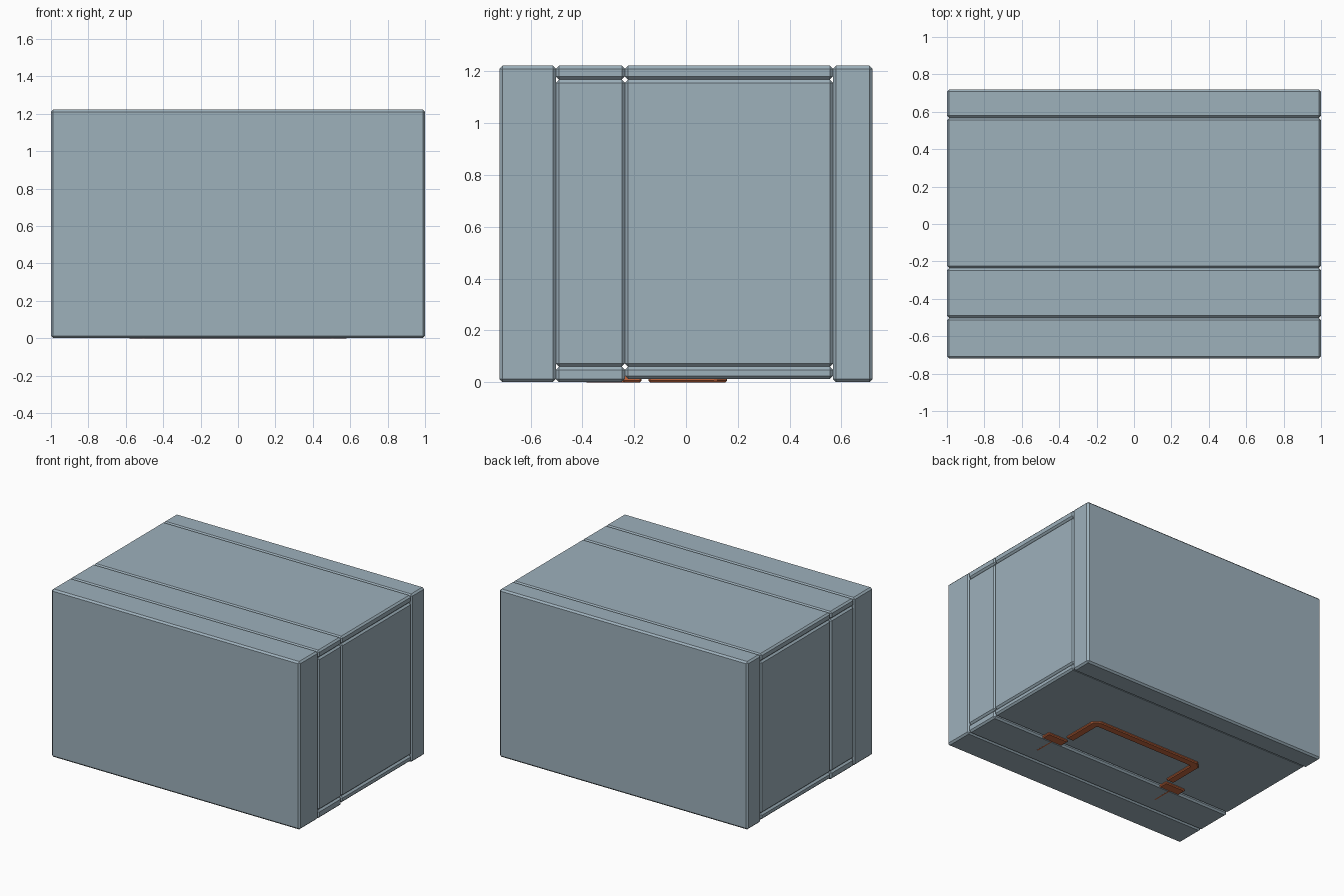
import bpy, bmesh

if "Cube" in bpy.data.objects:
    bpy.data.objects.remove(bpy.data.objects["Cube"])

BEVEL = 0.012
X, TOP, BOT = 1.0, 1.222, 0.0005
THICK = 0.054


def material(name, rgb):
    mat = bpy.data.materials.new(name)
    mat.diffuse_color = (*rgb, 1)
    mat.use_nodes = True
    mat.node_tree.nodes["Principled BSDF"].inputs["Base Color"].default_value = mat.diffuse_color
    return mat


slate = material("slate", (0.34, 0.437, 0.50))
brown = material("brown", (0.56, 0.14, 0.05))


def finish(name, bm, bevel, mat):
    bmesh.ops.recalc_face_normals(bm, faces=bm.faces)
    me = bpy.data.meshes.new(name)
    bm.to_mesh(me)
    bm.free()
    me.materials.append(mat)
    ob = bpy.data.objects.new(name, me)
    bpy.context.collection.objects.link(ob)
    if bevel:
        m = ob.modifiers.new("bevel", "BEVEL")
        m.width, m.segments = bevel, 1
    return ob


def box(name, x0, x1, y0, y1, z0, z1, bevel=BEVEL, mat=slate):
    bm = bmesh.new()
    bmesh.ops.create_cube(bm, size=1)
    for v in bm.verts:
        v.co = (x1 if v.co.x > 0 else x0,
                y1 if v.co.y > 0 else y0,
                z1 if v.co.z > 0 else z0)
    return finish(name, bm, bevel, mat)


# thick end slabs
box("front_slab", -X, X, -0.72, -0.502, BOT, TOP)
box("back_slab", -X, X, 0.567, 0.72, BOT, TOP)

# two hollow rings of panels between the slabs
for label, y0, y1, low in (("short", -0.502, -0.236, BOT), ("long", -0.236, 0.567, 0.013)):
    z0, z1 = 0.06, TOP - THICK
    box(label + "_top_panel", -X, X, y0, y1, z1, TOP)
    box(label + "_bottom_panel", -X, X, y0, y1, low, z0)
    box(label + "_right_panel", X - THICK, X, y0, y1, z0, z1)
    box(label + "_left_panel", -X, -X + THICK, y0, y1, z0, z1)

# U-shaped handle under the long section, corners chamfered
outer = [(0.46, -0.145), (0.46, 0.115), (0.415, 0.158)]
inner = [(0.39, 0.1), (0.4, 0.09), (0.4, -0.145)]
outline = (outer + [(-x, y) for x, y in reversed(outer)]
           + [(-x, y) for x, y in reversed(inner)] + inner)
bm = bmesh.new()
face = bm.faces.new([bm.verts.new((x, y, 0)) for x, y in outline])
up = bmesh.ops.extrude_face_region(bm, geom=[face])
bmesh.ops.translate(bm, vec=(0, 0, 0.03),
                    verts=[g for g in up["geom"] if isinstance(g, bmesh.types.BMVert)])
finish("handle", bm, 0.006, brown)

# handle feet and the thin rods running forward from them
for side, s in (("right", 1), ("left", -1)):
    a, b = sorted((s * 0.42, s * 0.585))
    box(side + "_foot", a, b, -0.245, -0.172, 0, 0.03, 0.006, brown)
    box(side + "_rod", s * 0.505 - 0.005, s * 0.505 + 0.005, -0.385, -0.24, 0, 0.02, 0, brown)
